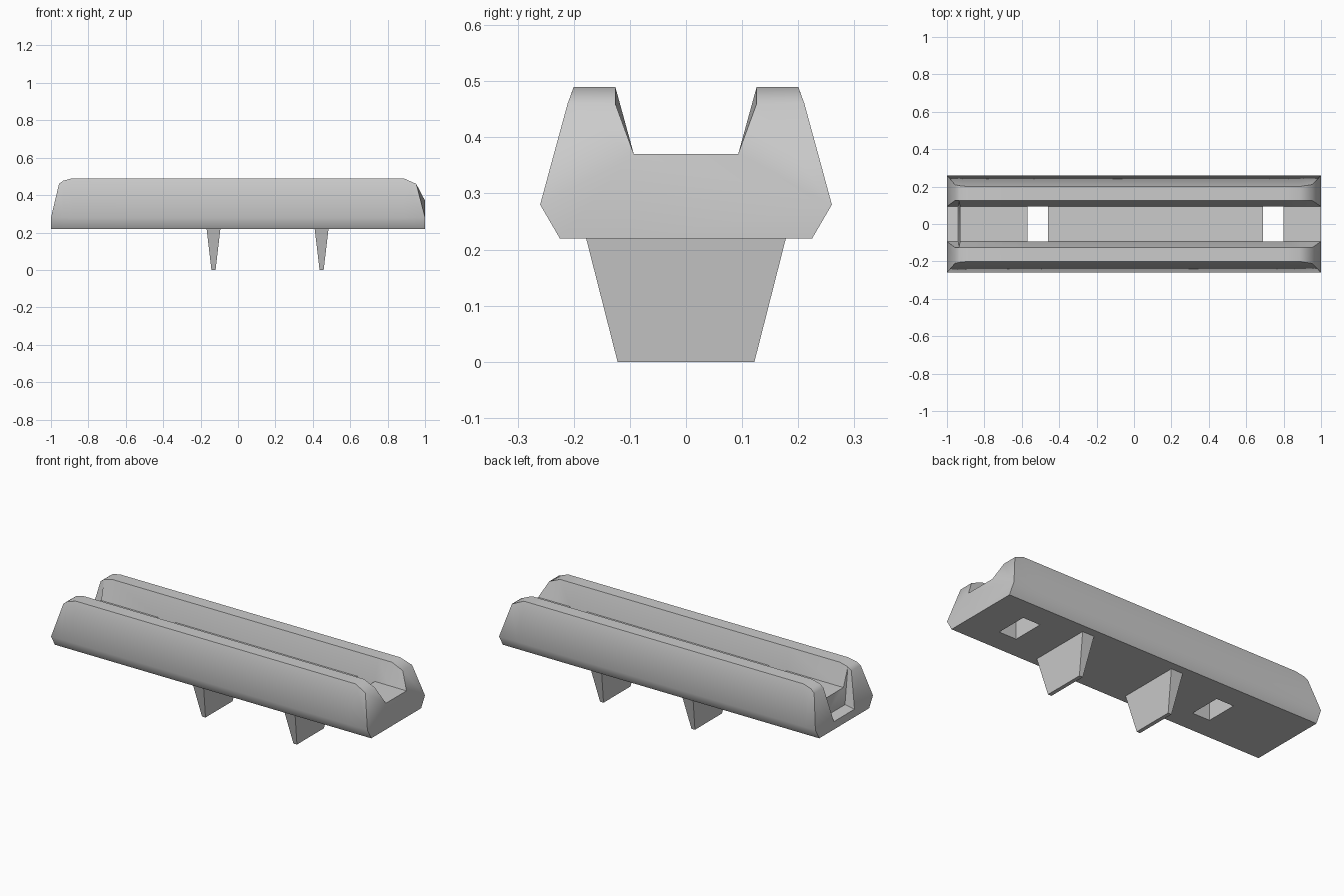
import bpy, bmesh, math

if "Cube" in bpy.data.objects:
    bpy.data.objects.remove(bpy.data.objects["Cube"])


def add_object(name, bm, smooth=None):
    bmesh.ops.remove_doubles(bm, verts=bm.verts, dist=1e-5)
    bmesh.ops.recalc_face_normals(bm, faces=bm.faces)
    mesh = bpy.data.meshes.new(name)
    bm.to_mesh(mesh)
    bm.free()
    obj = bpy.data.objects.new(name, mesh)
    bpy.context.collection.objects.link(obj)
    if smooth:
        bpy.ops.object.select_all(action='DESELECT')
        obj.select_set(True)
        bpy.context.view_layer.objects.active = obj
        bpy.ops.object.shade_smooth_by_angle(angle=math.radians(smooth))
    return obj


def section(x, top=0.49, floor=0.37, x_top=None, x_floor=None, y_out=0.2):
    """Grooved cross-section: half the profile, mirrored across y = 0."""
    xt = x if x_top is None else x_top
    xf = x if x_floor is None else x_floor
    half = [(x, 0.093, 0.22), (x, 0.225, 0.22), (x, 0.26, 0.28),
            (xt, y_out, top), (xt, 0.126, top), (xf, 0.093, floor)]
    return half + [(px, -py, pz) for px, py, pz in reversed(half)]


# Body: sections lofted along x, with a stepped slot at the left end
holes = [(-0.57, -0.46), (0.69, 0.80)]
sections = [
    section(-1.0, 0.46, 0.265, x_top=-0.957, y_out=0.21),
    section(-0.935, 0.477, 0.275, x_floor=-0.94, y_out=0.205),
    section(-0.935, 0.477, 0.37, x_floor=-0.93, y_out=0.205),
    section(-0.885),
]
sections += [section(x) for hole in holes for x in hole]
sections += [section(0.885),
             section(1.0, 0.46, 0.37, x_top=0.953, y_out=0.211)]

bm = bmesh.new()
rings = [[bm.verts.new(p) for p in s] for s in sections]
n = 12
BOTTOM, FLOOR = 11, 5          # profile segments under and inside the groove
hole_rings = {4, 6}
for i, (a, b) in enumerate(zip(rings, rings[1:])):
    for k in range(n):
        if i in hole_rings and k in (BOTTOM, FLOOR):
            continue
        j = (k + 1) % n
        bm.faces.new((a[k], a[j], b[j], b[k]))
    # Walls of the through holes
    if i in hole_rings:
        loops = [(r[0], r[5], r[6], r[11]) for r in (a, b)]
        for r in loops:
            bm.faces.new(r)
        for lo, hi in ((0, 5), (11, 6)):
            bm.faces.new((a[lo], a[hi], b[hi], b[lo]))
# End caps: lower plate and two sloping ridge ends
for r in (rings[0], rings[-1]):
    for cap in ((0, 1, 2, 5, 6, 9, 10, 11), (2, 3, 4, 5), (6, 7, 8, 9)):
        bm.faces.new([r[k] for k in cap])
bmesh.ops.dissolve_degenerate(bm, edges=bm.edges, dist=1e-5)
add_object("grooved_body", bm, smooth=50)


# Tapered mounting tabs underneath
def tab(name, x):
    bm = bmesh.new()
    bmesh.ops.create_cube(bm, size=2)
    for v in bm.verts:
        top = v.co.z > 0
        v.co = (x + v.co.x * (0.037 if top else 0.011),
                v.co.y * (0.178 if top else 0.122),
                0.22 if top else 0.0)
    add_object(name, bm)


tab("left_tab", -0.131)
tab("right_tab", 0.447)
